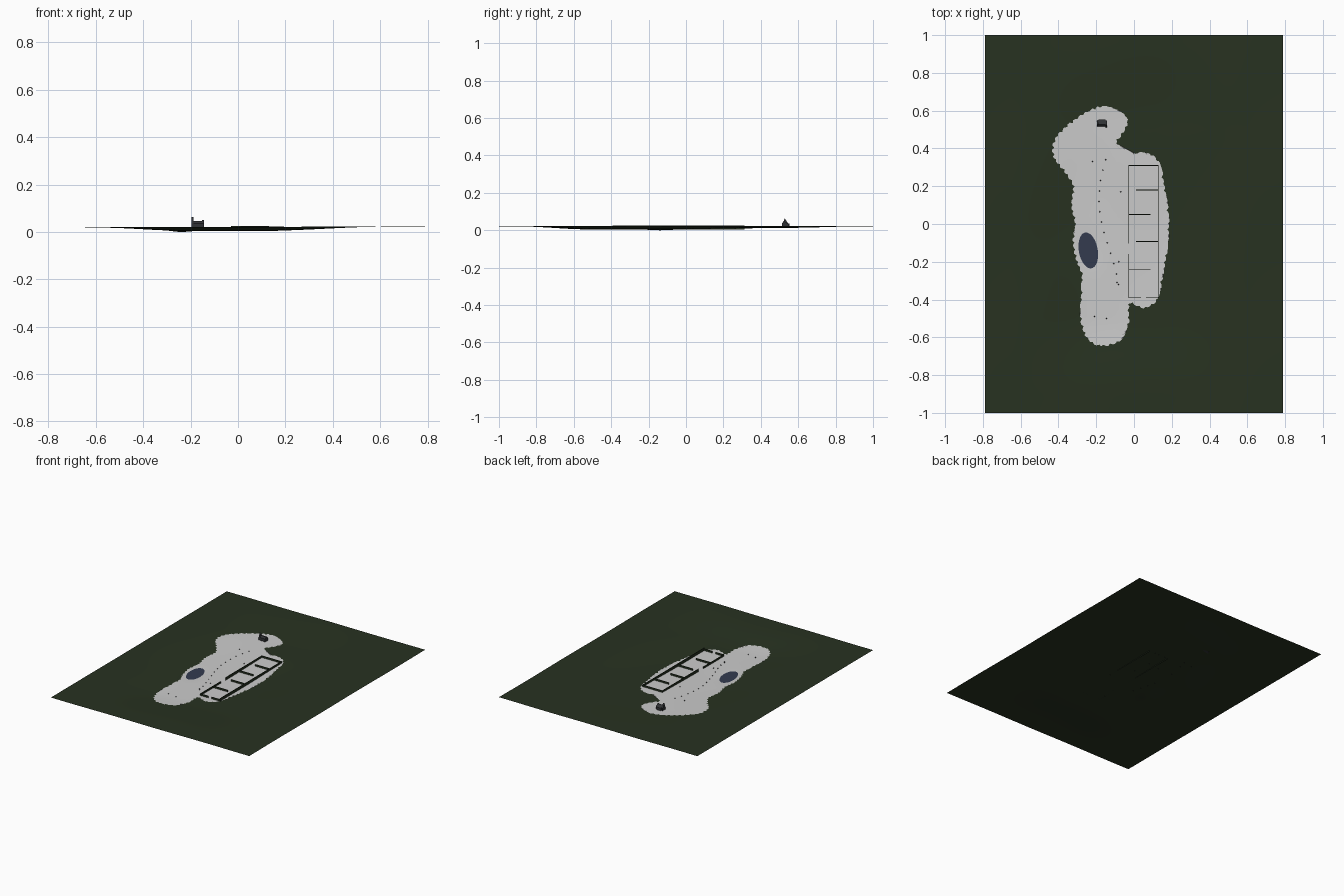
import bpy, bmesh, math, random
from mathutils import Vector, Matrix

if "Cube" in bpy.data.objects:
    bpy.data.objects.remove(bpy.data.objects["Cube"])

random.seed(4)


def material(name, rgb):
    m = bpy.data.materials.new(name)
    m.diffuse_color = (*rgb, 1)
    m.use_nodes = True
    m.node_tree.nodes["Principled BSDF"].inputs["Base Color"].default_value = m.diffuse_color
    return m


GREEN = material("forest_green", (0.021, 0.032, 0.015))
HEDGE = material("hedge_green", (0.018, 0.030, 0.014))
BLUE = material("pond_blue", (0.033, 0.043, 0.078))
DARK = material("dark_stone", (0.03, 0.032, 0.035))
POND = Vector((-0.242, -0.14))


def ease(a, b, v):
    t = min(max((v - a) / (b - a), 0), 1)
    return t * t * (3 - 2 * t)


def height(x, y):
    # shallow valley with gentle undulation and a hollow for the pond
    f = ease(-0.65, -0.2, x) * (1 - ease(0.12, 0.6, x))
    g = ease(-0.9, -0.5, y) * (1 - 0.5 * ease(-0.1, 0.55, y)) * (1 - ease(0.5, 0.95, y))
    wave = 0.001 * math.sin(9 * x + 1) * math.sin(7 * y) + 0.001 * x
    d = ((x - POND.x) / 0.06) ** 2 + ((y - POND.y) / 0.1) ** 2
    return 0.0235 - 0.0165 * f * g + wave - 0.006 * math.exp(-d * 1.5)


def finish(bm, name, mat=None, smooth=False):
    me = bpy.data.meshes.new(name)
    bm.to_mesh(me)
    bm.free()
    ob = bpy.data.objects.new(name, me)
    bpy.context.collection.objects.link(ob)
    if mat:
        me.materials.append(mat)
    if smooth:
        for p in me.polygons:
            p.use_smooth = True
    return ob


def add_box(bm, x0, x1, y0, y1, z0, z1):
    m = Matrix.Translation(((x0 + x1) / 2, (y0 + y1) / 2, (z0 + z1) / 2))
    m = m @ Matrix.Diagonal((x1 - x0, y1 - y0, z1 - z0, 1))
    bmesh.ops.create_cube(bm, size=1, matrix=m)


# forest floor sheet
bm = bmesh.new()
bmesh.ops.create_grid(bm, x_segments=79, y_segments=100, size=1,
                      matrix=Matrix.Diagonal((0.79, 1, 1, 1)))
for v in bm.verts:
    v.co.z = height(v.co.x, v.co.y)
low = min(v.co.z for v in bm.verts)
for v in bm.verts:
    v.co.z -= low
finish(bm, "forest_floor", GREEN, True)


def ground(x, y):
    return height(x, y) - low


# pale clearing with a scalloped edge, draped on the floor
outline = [(-.16, -.645), (-.07, -.61), (-.03, -.52), (-.025, -.42), (.05, -.443),
           (.12, -.40), (.15, -.28), (.178, -.1), (.18, .05), (.16, .2), (.13, .33),
           (.06, .376), (-.01, .35), (-.035, .24), (-.10, .33), (-.145, .40),
           (-.10, .43), (-.035, .54), (-.09, .60), (-.18, .62), (-.30, .56),
           (-.41, .46), (-.425, .36), (-.36, .27), (-.32, .2), (-.33, .1), (-.31, 0),
           (-.32, -.1), (-.30, -.2), (-.275, -.28), (-.28, -.5), (-.24, -.61)]
P = [Vector(p) for p in outline]
n = len(P)
loop = []
for i in range(n):
    a, b, c, d = (P[(i + k) % n] for k in (-1, 0, 1, 2))
    steps = max(2, int((c - b).length / 0.011))
    for s in range(steps):
        t = s / steps
        q = 0.5 * (2 * b + (c - a) * t + (2 * a - 5 * b + 4 * c - d) * t * t
                   + (3 * b - a - 3 * c + d) * t ** 3)
        side = Vector((c.y - b.y, b.x - c.x)).normalized()
        q = q + side * ((0.004 if len(loop) % 3 else -0.005) + random.uniform(-.002, .002))
        loop.append(q)
bm = bmesh.new()
bm.faces.new([bm.verts.new((q.x, q.y, 0)) for q in loop])
bmesh.ops.triangulate(bm, faces=bm.faces[:])
for axis, lo, hi in ((0, -0.46, 0.2), (1, -0.66, 0.64)):
    for k in range(int((hi - lo) / 0.03) + 1):
        co, no = [0, 0, 0], [0, 0, 0]
        co[axis], no[axis] = lo + k * 0.03, 1
        bmesh.ops.bisect_plane(bm, geom=bm.verts[:] + bm.edges[:] + bm.faces[:],
                               plane_co=co, plane_no=no)
for v in bm.verts:
    v.co.z = ground(v.co.x, v.co.y) + 0.0015
bmesh.ops.recalc_face_normals(bm, faces=bm.faces[:])
if sum(f.normal.z for f in bm.faces) < 0:
    bmesh.ops.reverse_faces(bm, faces=bm.faces[:])
finish(bm, "clearing", None, True)

# pond surface
bm = bmesh.new()
bmesh.ops.create_circle(bm, cap_ends=True, segments=40, radius=1,
                        matrix=Matrix.Translation((POND.x, POND.y, ground(-.29, -.14) + .0035))
                        @ Matrix.Rotation(math.radians(10), 4, 'Z')
                        @ Matrix.Diagonal((0.05, 0.096, 1, 1)))
finish(bm, "pond", BLUE)

# hedge maze: two long sides and staggered cross walls
walls = [(-.028, .31, -.028, -.10), (-.028, -.16, -.028, -.39), (.128, .31, .128, -.39),
         (-.028, .31, .128, .31), (.013, .18, .128, .18), (-.028, .05, .085, .05),
         (.013, -.093, .128, -.093), (-.028, -.24, .085, -.24),
         (-.028, -.388, .035, -.388), (.065, -.388, .128, -.388)]
bm = bmesh.new()
for x0, y0, x1, y1 in walls:
    zs = [ground(x0, y0), ground(x1, y1)]
    w = 0.002
    add_box(bm, min(x0, x1) - w, max(x0, x1) + w, min(y0, y1) - w, max(y0, y1) + w,
            min(zs), max(zs) + 0.014)
finish(bm, "hedge_maze", HEDGE)

# ruined hut: lopsided gable slices, the left one tallest
bm = bmesh.new()
base = ground(-.17, .535)
for x0, x1, top, ya, yb in ((-.197, -.187, .063, .517, .548), (-.187, -.152, .047, .515, .554),
                            (-.152, -.143, .050, .512, .548)):
    prof = [(ya, base), (yb, base), (yb, .034), (ya + .011, top), (ya, .036)]
    ends = [[bm.verts.new((x, y, z)) for y, z in prof] for x in (x0, x1)]
    bm.faces.new(ends[0][::-1])
    bm.faces.new(ends[1])
    for i in range(5):
        j = (i + 1) % 5
        bm.faces.new((ends[0][i], ends[0][j], ends[1][j], ends[1][i]))
bmesh.ops.recalc_face_normals(bm, faces=bm.faces[:])
finish(bm, "ruined_hut", DARK)

# small stones marking the path, plus a few strays
bm = bmesh.new()
spots = [(-.13 - .055 * math.cos(k * .32 - 1.2), .34 - .055 * k) for k in range(13)]
spots += [(-.22, .33), (-.08, -.2), (-.09, -.31), (-.21, -.49), (-.145, -.5), (-.07, .17)]
for x, y in spots:
    bmesh.ops.create_icosphere(bm, subdivisions=1, radius=0.0035,
                               matrix=Matrix.Translation((x, y, ground(x, y) + 0.002)))
finish(bm, "path_stones", DARK)
